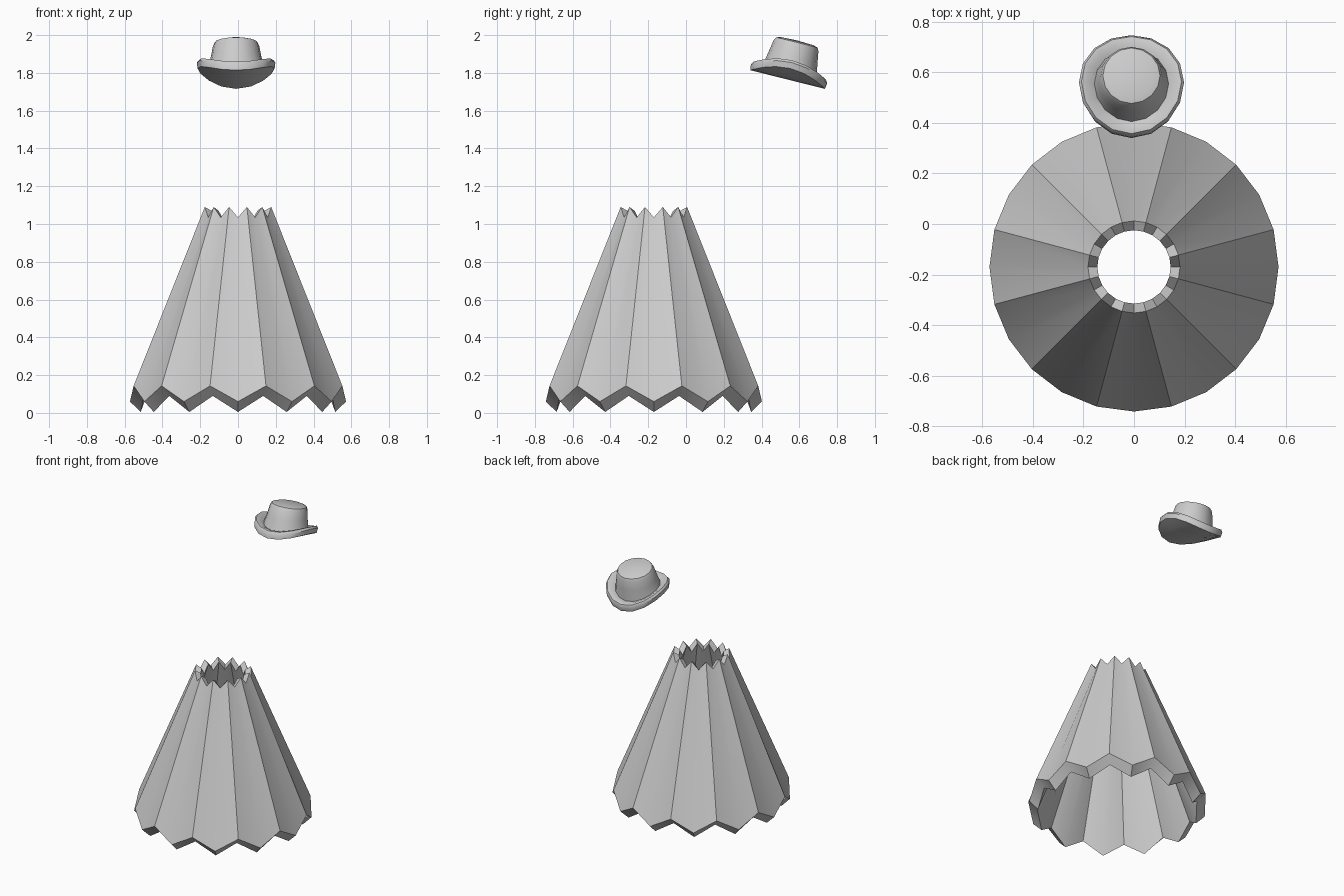
import bpy, bmesh, math
from mathutils import Matrix

if "Cube" in bpy.data.objects:
    bpy.data.objects.remove(bpy.data.objects["Cube"])


def lathe(name, rings, sides, point, wrap=False, angle=40):
    """Skin a stack of rings; point(ring, k, angle) gives each vertex."""
    bm = bmesh.new()
    loops = []
    for ring in rings:
        loops.append([bm.verts.new(point(ring, k, 2 * math.pi * k / sides))
                      for k in range(sides)])
    pairs = list(zip(loops, loops[1:]))
    if wrap:
        pairs.append((loops[-1], loops[0]))
    for a, b in pairs:
        for k in range(sides):
            j = (k + 1) % sides
            bm.faces.new((a[k], a[j], b[j], b[k]))
    if not wrap:
        for loop, height in ((loops[0], 0.0), (loops[-1], rings[-1][1] + 0.004)):
            centre = bm.verts.new((0, 0, height))
            for k in range(sides):
                bm.faces.new((loop[k], loop[(k + 1) % sides], centre))
    bmesh.ops.recalc_face_normals(bm, faces=bm.faces)
    mesh = bpy.data.meshes.new(name)
    bm.to_mesh(mesh)
    bm.free()
    obj = bpy.data.objects.new(name, mesh)
    bpy.context.collection.objects.link(obj)
    bpy.ops.object.select_all(action='DESELECT')
    obj.select_set(True)
    bpy.context.view_layer.objects.active = obj
    bpy.ops.object.shade_smooth_by_angle(angle=math.radians(angle))
    return obj


# Cloak: hollow cone with zigzag hems; rings are (radius, low z, tooth height)
def cloak_point(ring, k, a):
    r, z, tooth = ring
    return (r * math.cos(a), r * math.sin(a), z + tooth * (k % 2))


cloak = lathe("cloak", [(0.572, 0.06, 0.083), (0.182, 1.035, 0.055),
                        (0.145, 1.015, 0.055), (0.515, 0.005, 0.085)],
              24, cloak_point, wrap=True)
cloak.location = (0, -0.17, 0)


# Hat: brim curled up at the sides, plain crown; rings are (radius, z, curl)
def hat_point(ring, k, a):
    r, z, curl = ring
    x, y = r * math.cos(a), r * math.sin(a)
    return (x, y, z + curl * 0.062 * (x / 0.207) ** 2)


hat = lathe("hat", [(0.07, 0, 1), (0.14, 0, 1), (0.204, 0, 1),
                    (0.208, 0.03, 1), (0.198, 0.048, 1), (0.18, 0.052, 1),
                    (0.147, 0.042, 1), (0.142, 0.07, 0.7), (0.133, 0.12, 0.3),
                    (0.122, 0.185, 0), (0.113, 0.202, 0), (0.09, 0.209, 0)],
            16, hat_point)
hat.matrix_world = (Matrix.Translation((-0.01, 0.538, 1.765))
                    @ Matrix.Rotation(math.radians(-14), 4, 'X'))
